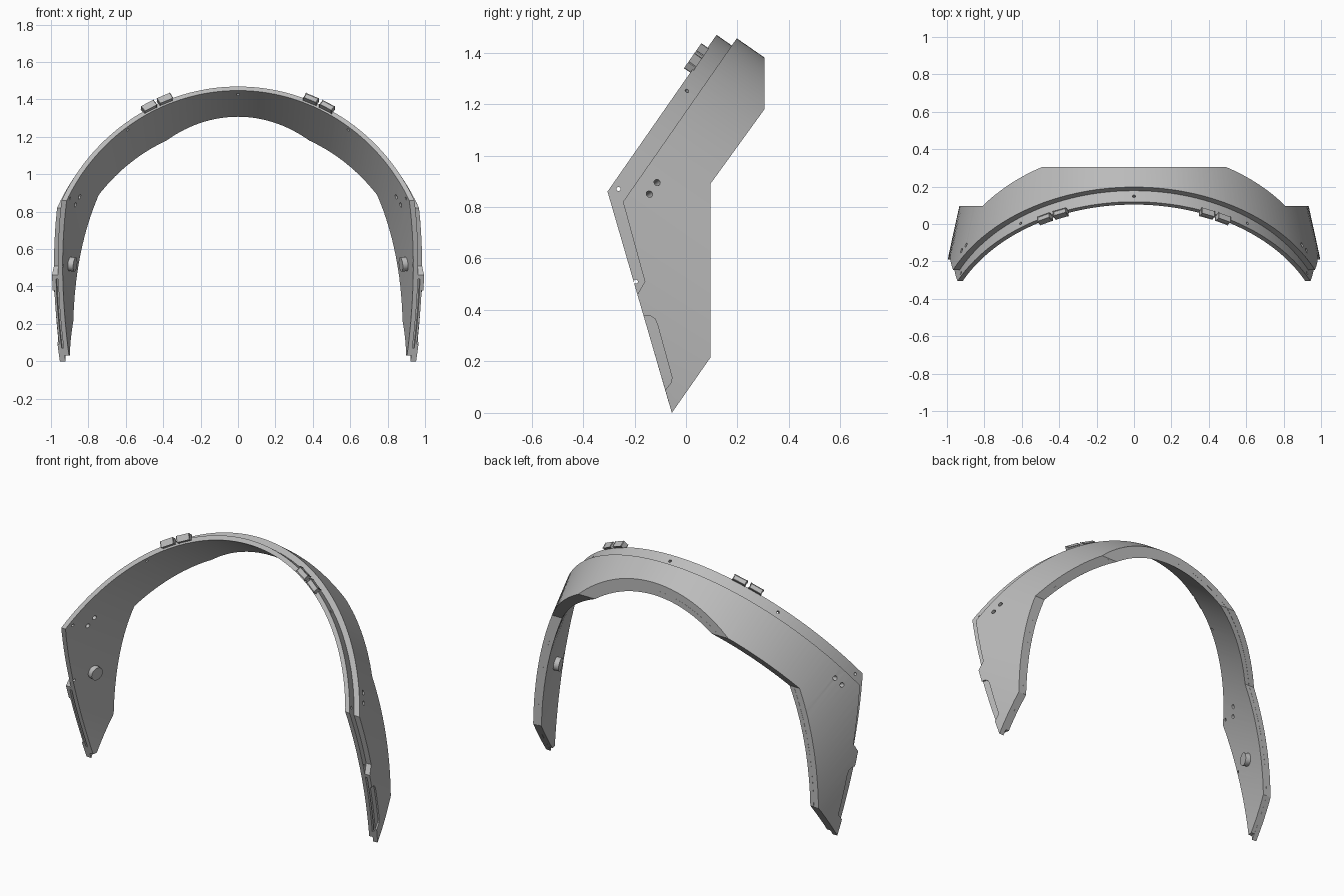
import bpy, bmesh, math
from mathutils import Vector

cube = bpy.data.objects.get("Cube")
if cube:
    bpy.data.objects.remove(cube, do_unlink=True)

grey = bpy.data.materials.new("plain grey")
grey.use_nodes = True
TONE = (0.5, 0.5, 0.5, 1)
grey.diffuse_color = TONE
grey.node_tree.nodes["Principled BSDF"].inputs["Base Color"].default_value = TONE

# The arch is a half ellipse in a leaning plane, narrowing in x with depth
UP = Vector((0, 0.5717, 0.8206))
BACK = Vector((0, 0.8206, -0.5717))
FRONT, BASE, WIDE, TALL, TAPER = -0.74, -0.033, 1.08, 1.34, 0.17
SHELL_T, FULL_T = 0.034, 0.06


def place(x, u, depth):
    return Vector((x * (1 - TAPER * depth), 0, 0)) + UP * u + BACK * (depth + FRONT)


def surface(y, z, offset=0.0):
    """Point on the +x flank under a side position."""
    p = Vector((0, y, z))
    u, depth = p.dot(UP), p.dot(BACK) - FRONT
    s = min(1, max(0, (u - BASE) / (TALL - offset)))
    return place((WIDE - offset) * math.sqrt(1 - s * s), u, depth)


def normal(y, z):
    e = 0.01
    dy = surface(y + e, z) - surface(y - e, z)
    dz = surface(y, z + e) - surface(y, z - e)
    return dy.cross(dz).normalized()


def finish(bm, name):
    bmesh.ops.recalc_face_normals(bm, faces=bm.faces)
    mesh = bpy.data.meshes.new(name)
    bm.to_mesh(mesh)
    bm.free()
    mesh.materials.append(grey)
    obj = bpy.data.objects.new(name, mesh)
    bpy.context.collection.objects.link(obj)
    return obj


def layer(name, outer, inner, steps=112):
    """Closed curved sheet between two offsets of the arch."""
    bm = bmesh.new()
    rings = []
    for i in range(-1, steps + 2):
        a = math.pi * min(max(i, 0), steps) / steps
        drop = 0.1 if i in (-1, steps + 1) else 0
        ring = []
        for off, depth in ((outer, -0.1), (outer, 1.1), (inner, 1.1), (inner, -0.1)):
            x, u = (WIDE - off) * math.cos(a), BASE + (TALL - off) * math.sin(a) - drop
            ring.append(bm.verts.new(place(x, u, depth)))
        rings.append(ring)
    for r, s in zip(rings, rings[1:]):
        for k in range(4):
            n = (k + 1) % 4
            bm.faces.new((r[k], r[n], s[n], s[k]))
    bm.faces.new(rings[0])
    bm.faces.new(rings[-1])
    return finish(bm, name)


def prism(outline):
    """Side outline extruded across the whole width."""
    bm = bmesh.new()
    face = bm.faces.new([bm.verts.new((-1.4, y, z)) for y, z in outline])
    new = bmesh.ops.extrude_face_region(bm, geom=[face])["geom"]
    verts = [v for v in new if isinstance(v, bmesh.types.BMVert)]
    bmesh.ops.translate(bm, verts=verts, vec=(2.8, 0, 0))
    return finish(bm, "cutter")


def rod(name, centre, axis, radius, length, sides=20):
    bm = bmesh.new()
    bmesh.ops.create_cone(bm, cap_ends=True, segments=sides, radius1=radius,
                          radius2=radius, depth=length)
    obj = finish(bm, name)
    obj.rotation_mode = 'QUATERNION'
    obj.rotation_quaternion = Vector(axis).to_track_quat('Z', 'Y')
    obj.location = centre
    return obj


def boolean(obj, cutter, operation, keep=False):
    cutter.hide_render = True
    mod = obj.modifiers.new("cut", 'BOOLEAN')
    mod.operation, mod.object, mod.solver = operation, cutter, 'EXACT'
    bpy.context.view_layer.objects.active = obj
    bpy.ops.object.modifier_apply(modifier=mod.name)
    if not keep:
        bpy.data.objects.remove(cutter, do_unlink=True)


def smooth(obj):
    bpy.ops.object.select_all(action='DESELECT')
    obj.select_set(True)
    bpy.context.view_layer.objects.active = obj
    bpy.ops.object.shade_smooth_by_angle(angle=math.radians(25))


# Outer shell, set back from the front edge above the step
rear = [(0.305, 1.6), (0.305, 1.18), (0.095, 0.89), (0.095, 0.215)]
shell = layer("outer_shell", 0, SHELL_T)
boolean(shell, prism([(-0.245, 0.82), (0.298, 1.6)] + rear +
                     [(-0.055, 0), (-0.189, 0.46), (-0.16, 0.51)]), 'INTERSECT')

# Inner liner, showing as a lower strip along the front
liner = layer("inner_liner", SHELL_T, FULL_T)
boolean(liner, prism([(-0.305, 0.86), (0.21, 1.6)] + rear +
                     [(-0.035, 0.03), (-0.064, 0.03)]), 'INTERSECT')

# Shallow side panel and slot in the front rim of each leg
panel = layer("panel_cutter", -0.01, 0.01)
boolean(panel, prism([(-0.25, 0.38), (-0.14, 0.378), (-0.12, 0.365), (-0.11, 0.34),
                      (-0.055, 0.14), (-0.056, 0.12), (-0.08, 0.09), (-0.25, 0.07)]), 'INTERSECT')
boolean(shell, panel, 'DIFFERENCE')
slot = layer("slot_cutter", 0.022, SHELL_T + 0.004)
boolean(slot, prism([(-0.3, 0.44), (-0.163, 0.44), (-0.055, 0.07), (-0.3, 0.07)]), 'INTERSECT')
boolean(shell, slot, 'DIFFERENCE')

# Drilled holes
holes = [rod("drill", UP * 1.27 + BACK * (FRONT + 0.035), UP, 0.008, 0.2)]
for y, z in ((-0.262, 0.87), (-0.195, 0.51)):
    holes.append(rod("drill", (0, y, z), (1, 0, 0), 0.008, 2.8))
for y, z, r in ((-0.142, 0.85, 0.013), (-0.112, 0.895, 0.013), (0.02, 1.27, 0.008)):
    p, n = surface(y, z), normal(y, z)
    for side in (1, -1):
        holes.append(rod("drill", (p.x * side, p.y, p.z), (n.x * side, n.y, n.z), r, 0.3))
for hole in holes:
    boolean(shell, hole, 'DIFFERENCE', keep=True)
    boolean(liner, hole, 'DIFFERENCE')
smooth(shell)
smooth(liner)

# Round pads inside the legs and pairs of tabs on the front edge
for side, label in ((1, "left"), (-1, "right")):
    p, n = surface(-0.065, 0.52, FULL_T), normal(-0.065, 0.52)
    p -= n * 0.012
    pad = rod(label + "_inner_pad", (p.x * side, p.y, p.z),
              (n.x * side, n.y, n.z), 0.038, 0.036, 32)
    smooth(pad)
    for i, x in enumerate((0.39, 0.475)):
        a = math.acos(x / (WIDE - SHELL_T))
        along = Vector((-(WIDE - SHELL_T) * math.sin(a), 0, 0))
        along = (along + UP * (TALL - SHELL_T) * math.cos(a)).normalized()
        out = along.cross(BACK).normalized()
        c = place(x, BASE + (TALL - SHELL_T) * math.sin(a), -0.014)
        bm = bmesh.new()
        bmesh.ops.create_cube(bm, size=1)
        for v in bm.verts:
            q = c + along * v.co.x * 0.075 + BACK * v.co.y * 0.03 + out * v.co.z * 0.032
            v.co = (q.x * side, q.y, q.z)
        bmesh.ops.bevel(bm, geom=bm.edges[:], offset=0.003, segments=1, affect='EDGES')
        finish(bm, f"{label}_tab_{i + 1}")
